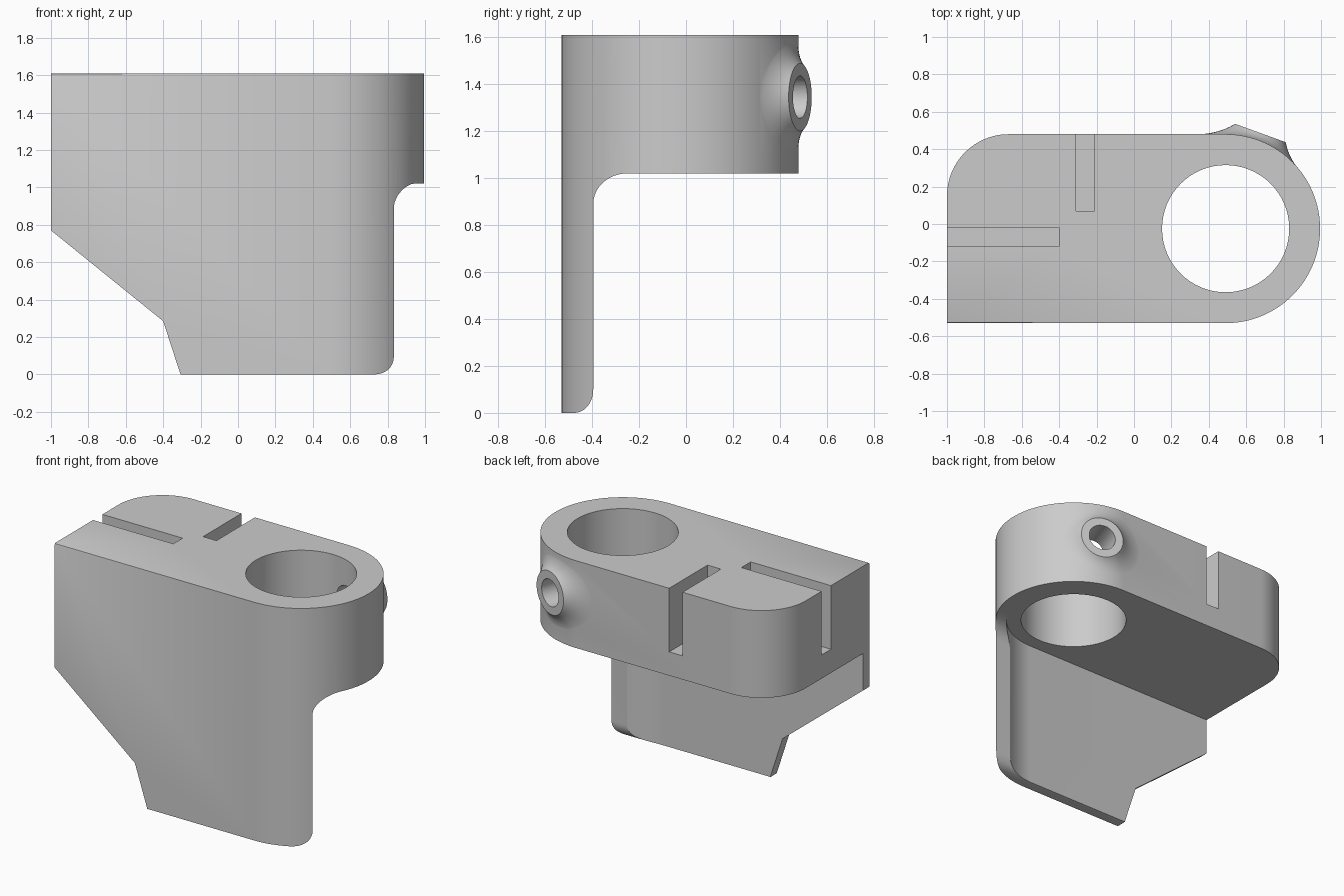
import bpy, bmesh
from math import sin, cos, pi, radians, sqrt
from mathutils import Vector

cube = bpy.data.objects.get("Cube")
if cube:
    bpy.data.objects.remove(cube, do_unlink=True)

CX, CY = 0.49, -0.025            # bore axis
R_OUT, R_BORE, WALL = 0.505, 0.34, 0.07
FRONT, BACK = CY - R_OUT, CY + R_OUT
TOP, DECK = 1.61, 1.02           # top and underside of the clamp block


def arc(cx, cy, rx, ry, a0, a1, n):
    """Points on an elliptical arc, angles in degrees."""
    steps = [radians(a0 + (a1 - a0) * i / n) for i in range(n + 1)]
    return [(cx + rx * cos(a), cy + ry * sin(a)) for a in steps]


def finish(name, bm):
    bmesh.ops.recalc_face_normals(bm, faces=bm.faces)
    mesh = bpy.data.meshes.new(name)
    bm.to_mesh(mesh)
    bm.free()
    obj = bpy.data.objects.new(name, mesh)
    bpy.context.collection.objects.link(obj)
    return obj


def prism(name, outline, lo, hi, axis="z", edge_bevel=0):
    """Extrude a 2D outline along an axis."""
    place = {"x": lambda a, b, h: (h, a, b),
             "y": lambda a, b, h: (a, h, b),
             "z": lambda a, b, h: (a, b, h)}[axis]
    bm = bmesh.new()
    rings = [[bm.verts.new(place(a, b, h)) for a, b in outline] for h in (lo, hi)]
    for ring in rings:
        bm.faces.new(ring)
    n = len(outline)
    for i in range(n):
        j = (i + 1) % n
        bm.faces.new((rings[0][i], rings[0][j], rings[1][j], rings[1][i]))
    if edge_bevel:
        rim = [e for e in bm.edges
               if all(v.co.z > hi - 1e-4 for v in e.verts)
               and not all(v.co.x < -0.999 for v in e.verts)]
        bmesh.ops.bevel(bm, geom=rim, offset=edge_bevel, segments=2,
                        profile=0.5, affect="EDGES")
    return finish(name, bm)


def box(name, x0, x1, y0, y1, z0, z1):
    return prism(name, [(x0, y0), (x1, y0), (x1, y1), (x0, y1)], z0, z1)


def combine(target, tool, operation="DIFFERENCE"):
    mod = target.modifiers.new(tool.name, "BOOLEAN")
    mod.operation, mod.solver, mod.object = operation, "EXACT", tool
    bpy.context.view_layer.objects.active = target
    bpy.ops.object.modifier_apply(modifier=mod.name)
    bpy.data.objects.remove(tool, do_unlink=True)


# Full-height body with one round end and one rounded back corner
outline = [(-1, FRONT)]
outline += arc(CX, CY, R_OUT, R_OUT, -90, 90, 64)
outline += arc(-0.67, BACK - 0.33, 0.33, 0.33, 90, 180, 24)
body = prism("clamp_body", outline, 0, TOP, edge_bevel=0.01)

# Trim below the block, leaving filleted ends on the hanging skirt
side = [(-0.47, -0.1)]
side += arc(-0.475, 0.1, 0.08, 0.1, -90, 0, 10)
side += arc(-0.25, DECK - 0.13, 0.145, 0.13, 180, 90, 12)
side += [(0.8, DECK), (0.8, -0.1)]
combine(body, prism("skirt_trim", side, -1.2, 1.2, "x"))

# Hollow out behind the skirt so it is a thin curved wall
hollow = [(-1.2, FRONT + WALL)]
hollow += arc(CX, CY, R_OUT - WALL, R_OUT - WALL, -90, 0, 32)
hollow += [(CX + R_OUT - WALL, 0.7), (-1.2, 0.7)]
combine(body, prism("skirt_hollow", hollow, -0.1, DECK))

# Slanted lower corner of the skirt
corner = [(-1.2, 0.932), (-0.4, 0.285), (-0.275, -0.1), (-1.2, -0.1)]
combine(body, prism("corner_trim", corner, -0.7, 0.7, "y"))

# Flared boss around the side screw hole
tilt = radians(20)
axis = Vector((sin(tilt), cos(tilt), 0))
across = Vector((cos(tilt), -sin(tilt), 0))
hub = Vector((CX, CY, 1.345))
TANGENT = -R_OUT * sin(tilt)


def wall_distance(u):
    """Distance of the outer wall along the boss axis."""
    if u > TANGENT:
        return sqrt(R_OUT ** 2 - u ** 2)
    return (R_OUT + u * sin(tilt)) / cos(tilt)


def boss_point(r, angle, d):
    return hub + axis * d + across * (r * cos(angle)) + Vector((0, 0, r * sin(angle)))


def boss_rings(radius, height, steps=8, count=64):
    rings = [[] for _ in range(steps + 2)]
    for k in range(count):
        a = 2 * pi * k / count
        reach = 0.26 + 0.08 * max(0, -cos(a)) ** 2
        mid = radius + 0.35 * (reach - radius)
        end = wall_distance(reach * cos(a)) - 0.002
        slope = (wall_distance(reach * cos(a)) - wall_distance((reach - 0.01) * cos(a))) / 0.01
        bend = end - slope * (reach - mid)
        for i in range(steps + 1):
            t = i / steps
            w = ((1 - t) ** 2, 2 * t * (1 - t), t * t)
            r = w[0] * radius + w[1] * mid + w[2] * reach
            d = w[0] * height + w[1] * bend + w[2] * end
            rings[i].append(boss_point(r, a, d))
        rings[-1].append(boss_point(reach - 0.02, a, 0.385))
    return rings


def loft(name, rings):
    bm = bmesh.new()
    loops = [[bm.verts.new(p) for p in ring] for ring in rings]
    for one, two in zip(loops, loops[1:]):
        for i in range(len(one)):
            j = (i + 1) % len(one)
            bm.faces.new((one[i], one[j], two[j], two[i]))
    bm.faces.new(loops[0])
    bm.faces.new(loops[-1])
    return finish(name, bm)


combine(body, loft("screw_boss", boss_rings(0.144, 0.544)), "UNION")

# Main bore and the screw hole that meets it
combine(body, prism("bore", arc(CX, CY, R_BORE, R_BORE, 0, 354.375, 63), DECK - 0.2, TOP + 0.2))
hole = [[boss_point(0.09, 2 * pi * k / 40, d) for k in range(40)] for d in (0.2, 0.7)]
combine(body, loft("screw_hole", hole))

# Two slots in the top
combine(body, box("side_slot", -1.2, -0.4, -0.12, -0.02, 1.18, TOP + 0.2))
combine(body, box("back_slot", -0.31, -0.21, 0.07, 0.7, 1.18, TOP + 0.2))

bpy.ops.object.select_all(action="DESELECT")
body.select_set(True)
bpy.context.view_layer.objects.active = body
bpy.ops.object.shade_smooth_by_angle(angle=radians(30))
